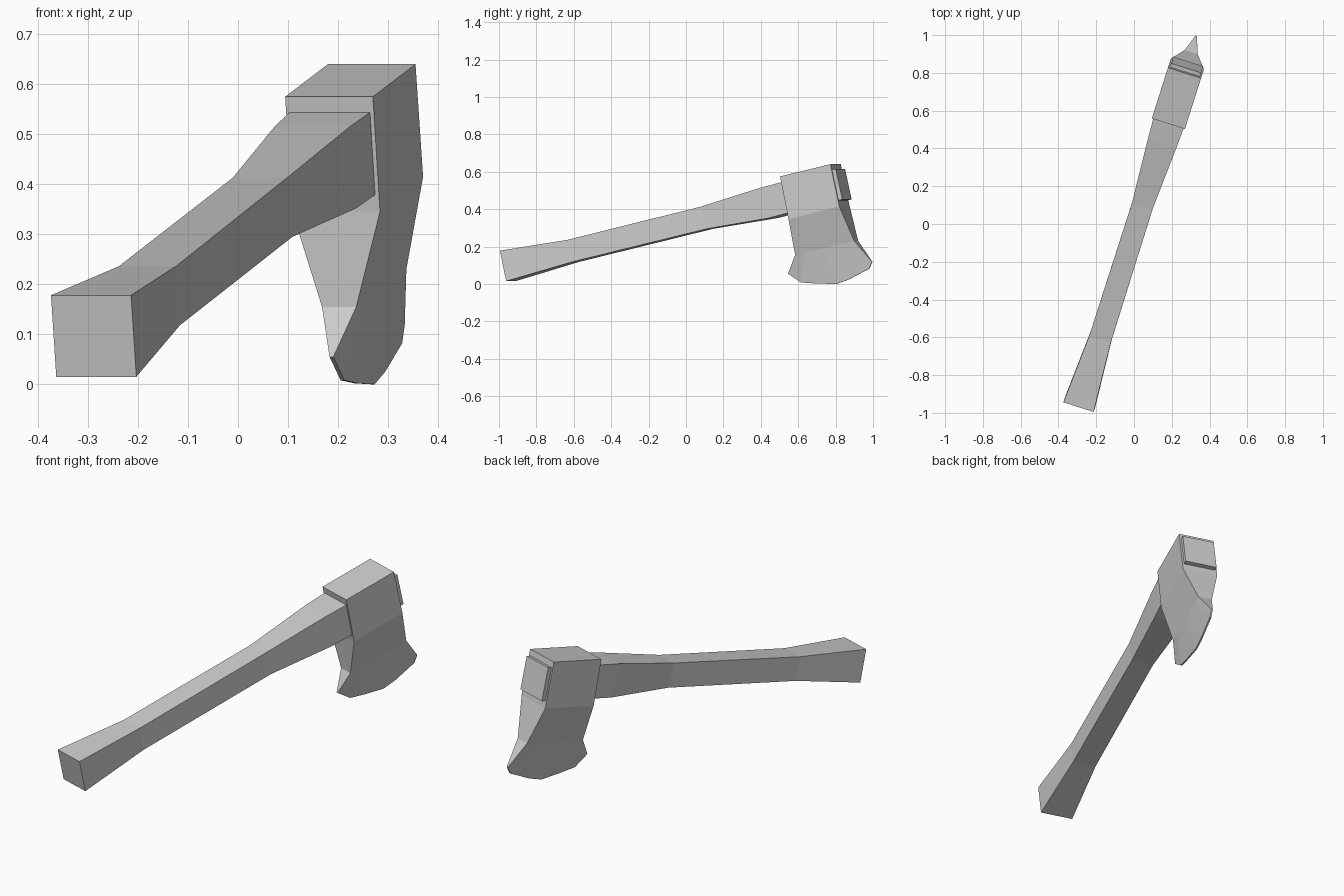
import bpy, bmesh, math

if "Cube" in bpy.data.objects:
    bpy.data.objects.remove(bpy.data.objects["Cube"])

YAW = math.radians(17.6)      # axe is turned about z in plan
S, C = math.sin(YAW), math.cos(YAW)
V0 = 0.013                    # sideways offset of the centre plane


def place(u, v, z):
    """u runs along the axe, v across it, z up."""
    v += V0
    return (S * u + C * v, C * u - S * v, z)


def make_object(name, bm):
    bmesh.ops.remove_doubles(bm, verts=bm.verts, dist=1e-5)
    bmesh.ops.recalc_face_normals(bm, faces=bm.faces)
    mesh = bpy.data.meshes.new(name)
    bm.to_mesh(mesh)
    bm.free()
    obj = bpy.data.objects.new(name, mesh)
    bpy.context.collection.objects.link(obj)
    return obj


# Handle: four-sided sections lofted from the flared butt through the head
# each station: top u, top z, bottom u, bottom z, half width
stations = [
    (-1.013, 0.178, -0.978, 0.015, 0.084),
    (-0.640, 0.236, -0.614, 0.118, 0.060),
    (0.104, 0.413, 0.140, 0.295, 0.057),
    (0.449, 0.515, 0.492, 0.352, 0.079),
    (0.555, 0.541, 0.606, 0.380, 0.084),
    (0.870, 0.615, 0.907, 0.452, 0.083),
]
bm = bmesh.new()
rings = []
for tu, tz, bu, bz, h in stations:
    corners = [(tu, -h, tz), (tu, h, tz), (bu, h, bz), (bu, -h, bz)]
    rings.append([bm.verts.new(place(*c)) for c in corners])
for a, b in zip(rings, rings[1:]):
    for i in range(4):
        j = (i + 1) % 4
        bm.faces.new((a[i], a[j], b[j], b[i]))
bm.faces.new(rings[0])
bm.faces.new(rings[-1])
make_object("handle", bm)

# Axe head: rows from the flat top down to the curved cutting edge
edge = [(0.577, 0.055), (0.650, 0.008), (0.740, 0.002), (0.850, 0.000),
        (0.920, 0.025), (1.032, 0.082), (1.049, 0.118)]
N = len(edge)


def straight_row(p, q):
    return [(p[0] + (q[0] - p[0]) * i / (N - 1),
             p[1] + (q[1] - p[1]) * i / (N - 1)) for i in range(N)]


rows = [
    (straight_row((0.561, 0.575), (0.843, 0.640)), 0.092),
    (straight_row((0.608, 0.345), (0.893, 0.415)), 0.092),
    (straight_row((0.628, 0.155), (0.959, 0.230)), 0.036),
    (edge, 0.004),
]
bm = bmesh.new()
sides = [[[bm.verts.new(place(u, s * h, z)) for u, z in pts]
          for pts, h in rows] for s in (-1, 1)]
for grid in sides:
    for a, b in zip(grid, grid[1:]):
        for i in range(N - 1):
            bm.faces.new((a[i], a[i + 1], b[i + 1], b[i]))
left, right = sides
for r in (0, -1):             # top and cutting edge
    for i in range(N - 1):
        bm.faces.new((left[r][i], left[r][i + 1], right[r][i + 1], right[r][i]))
for r in range(len(rows) - 1):  # front and back ends
    for i in (0, -1):
        bm.faces.new((left[r][i], left[r + 1][i], right[r + 1][i], right[r][i]))
make_object("axe_head", bm)
